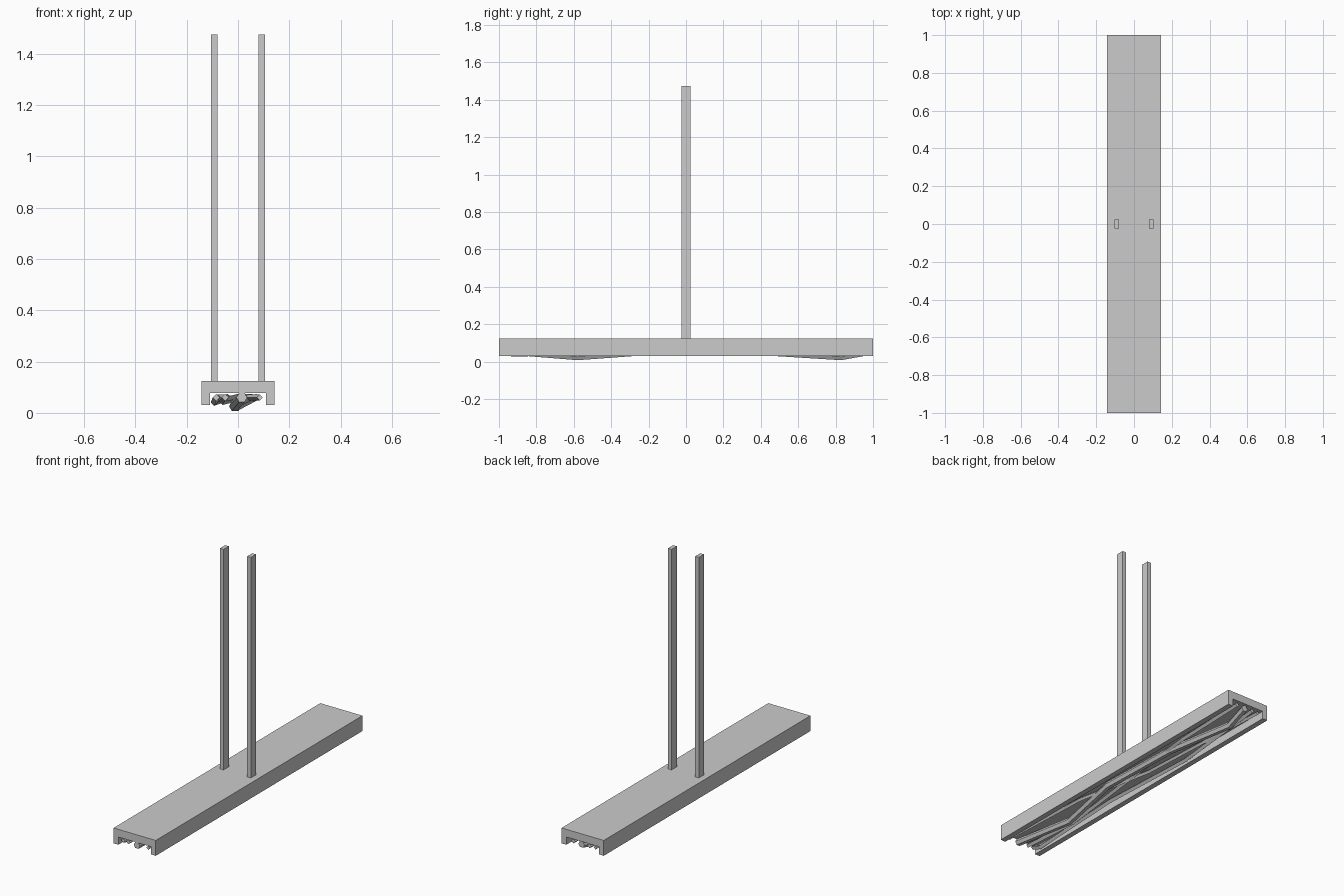
import bpy, bmesh, math
from mathutils import Vector

if "Cube" in bpy.data.objects:
    bpy.data.objects.remove(bpy.data.objects["Cube"])


def mesh_object(name, bm):
    bmesh.ops.recalc_face_normals(bm, faces=bm.faces)
    me = bpy.data.meshes.new(name)
    bm.to_mesh(me)
    bm.free()
    ob = bpy.data.objects.new(name, me)
    bpy.context.collection.objects.link(ob)
    return ob


def extrude_y(name, profile, y0, y1):
    bm = bmesh.new()
    face = bm.faces.new([bm.verts.new((x, y0, z)) for x, z in profile])
    ext = bmesh.ops.extrude_face_region(bm, geom=[face])["geom"]
    verts = [v for v in ext if isinstance(v, bmesh.types.BMVert)]
    bmesh.ops.translate(bm, verts=verts, vec=(0, y1 - y0, 0))
    return mesh_object(name, bm)


def cable(name, path, radius, sides):
    bm = bmesh.new()
    rings = []
    for x, y, z in path:
        rings.append([bm.verts.new((x + radius * math.cos(a), y, z + radius * math.sin(a)))
                      for a in (2 * math.pi * i / sides for i in range(sides))])
    for a, b in zip(rings, rings[1:]):
        for i in range(sides):
            j = (i + 1) % sides
            bm.faces.new((a[i], a[j], b[j], b[i]))
    bm.faces.new(rings[0])
    bm.faces.new(rings[-1])
    return mesh_object(name, bm)


# Inverted channel tray
half = [(0.143, 0.125), (0.143, 0.031), (0.110, 0.031), (0.110, 0.078)]
extrude_y("tray", half + [(-x, z) for x, z in reversed(half)], -1, 1)

# Hanger posts
for side, sx in (("left", -1), ("right", 1)):
    x = sx * 0.092
    extrude_y("hanger_" + side,
              [(x - 0.0125, 0.12), (x + 0.0125, 0.12), (x + 0.0125, 1.475), (x - 0.0125, 1.475)],
              -0.025, 0.025)

# Loose cables in the tray
cable("thick_cable", [(0.015, -1, 0.06), (-0.014, -0.58, 0.026), (0.045, -0.17, 0.056),
                      (0.03, 0.35, 0.056), (-0.01, 0.83, 0.026), (0.015, 0.99, 0.055)], 0.021, 6)
cable("thin_cable_right", [(0.085, -0.99, 0.06), (0.06, -0.4, 0.06), (-0.03, 0.1, 0.055),
                           (-0.06, 0.6, 0.06), (-0.08, 0.99, 0.06)], 0.012, 4)
cable("thin_cable_middle", [(-0.05, -0.99, 0.06), (-0.06, -0.6, 0.045), (0.0, 0.0, 0.06),
                            (0.06, 0.5, 0.055), (0.07, 0.99, 0.06)], 0.014, 4)
cable("thin_cable_left", [(-0.085, -0.99, 0.06), (-0.092, -0.93, 0.041), (-0.075, -0.3, 0.055),
                          (-0.09, 0.35, 0.043), (-0.04, 0.99, 0.06)], 0.014, 4)
